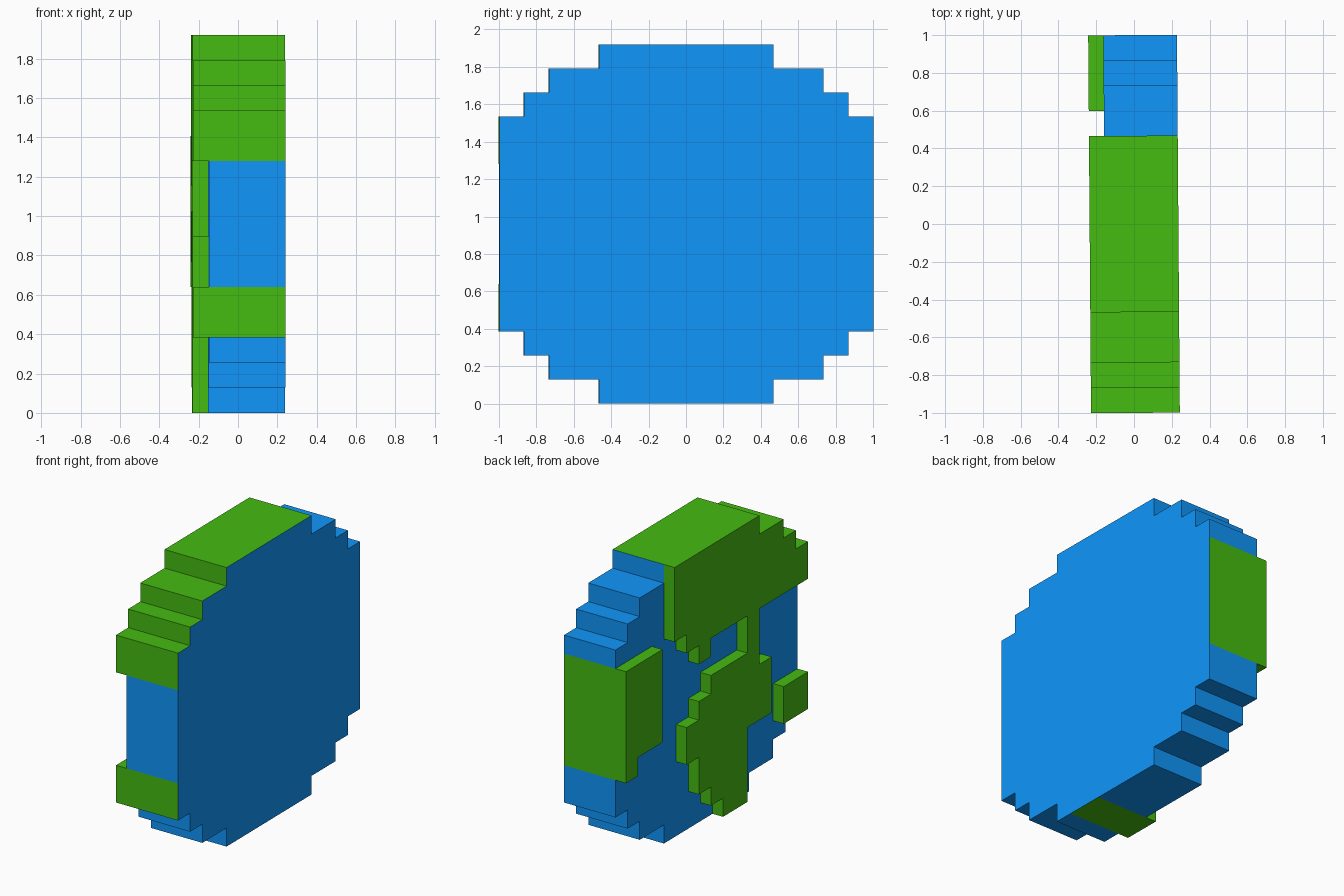
import bpy, bmesh
from mathutils import Vector

if "Cube" in bpy.data.objects:
    bpy.data.objects.remove(bpy.data.objects["Cube"])

# Map seen from -x: left is +y, top row first (L = raised land, o = ocean)
MAP = [
    "    LLLLLLL    ",
    "  ooLLLLLLLLL  ",
    " oooLLLLLLLLLL ",
    "ooooLLLLLLLLLLL",
    "LLLooLLLLLLLLLL",
    "LLLoooLoooLoooo",
    "LLLoooooooLoooo",
    "LLLooooLLLLoooo",
    "LLLoooLLLLLLooo",
    "LooooLLLLLLLooo",
    "oooooLLLLLLLoLL",
    "ooooooLLLLoooLL",
    " oooooLLLLoooo ",
    "  oooooLLLooo  ",
    "    ooooLLo    ",
]
N = 15
CY, CZ = 2 / N, 0.128
BACK, MID, SEA, LAND = 0.235, 0.04, -0.155, -0.235
TILT = 0.0075
# Rim walls (row, column, direction) that stay ocean under a land tile
SEA_WALLS = {(0, 4, 0, -1), (11, 14, 1, 0)}


def cell(r, k):
    return MAP[r][k] if 0 <= r < N and 0 <= k < N else " "


def quad(bm, pts, outward):
    f = bm.faces.new([bm.verts.new(p) for p in pts])
    f.normal_update()
    if f.normal.dot(Vector(outward)) < 0:
        f.normal_flip()


def wall(bm, a, b, xs, outward):
    for x0, x1 in zip(xs, xs[1:]):
        quad(bm, [(x0, *a), (x0, *b), (x1, *b), (x1, *a)], outward)


def finish(bm, name, color):
    # Tiles stay separate, so the block grid reads as edges
    me = bpy.data.meshes.new(name)
    bm.to_mesh(me)
    bm.free()
    mat = bpy.data.materials.new(name + "_color")
    mat.diffuse_color = color
    mat.use_nodes = True
    mat.node_tree.nodes["Principled BSDF"].inputs["Base Color"].default_value = mat.diffuse_color
    me.materials.append(mat)
    ob = bpy.data.objects.new(name, me)
    ob.rotation_euler.z = TILT
    bpy.context.collection.objects.link(ob)


ocean, land = bmesh.new(), bmesh.new()
for r in range(N):
    for k in range(N):
        c = cell(r, k)
        if c == " ":
            continue
        y0, y1 = 1 - k * CY, 1 - (k + 1) * CY
        z1, z0 = (N - r) * CZ, (N - r - 1) * CZ
        bm, front = (land, LAND) if c == "L" else (ocean, SEA)

        # Front tile and plain ocean back tile
        corners = [(y0, z0), (y1, z0), (y1, z1), (y0, z1)]
        quad(bm, [(front, y, z) for y, z in corners], (-1, 0, 0))
        quad(ocean, [(BACK, y, z) for y, z in corners], (1, 0, 0))

        # Rim walls at the disc edge, short walls where land meets ocean
        sides = [(-1, 0, (y0, z1), (y1, z1), (0, 0, 1)),
                 (1, 0, (y0, z0), (y1, z0), (0, 0, -1)),
                 (0, -1, (y0, z0), (y0, z1), (0, 1, 0)),
                 (0, 1, (y1, z0), (y1, z1), (0, -1, 0))]
        for dr, dk, a, b, out in sides:
            n = cell(r + dr, k + dk)
            if c == "L" and n == " " and (r, k, dr, dk) not in SEA_WALLS:
                wall(land, a, b, [LAND, SEA, MID, BACK], out)
            else:
                if c == "L" and n != "L":
                    wall(land, a, b, [LAND, SEA], out)
                if n == " ":
                    wall(ocean, a, b, [SEA, BACK], out)

finish(ocean, "ocean_disc", (0.005, 0.305, 0.96, 1))
finish(land, "land_relief", (0.06, 0.50, 0.0056, 1))
